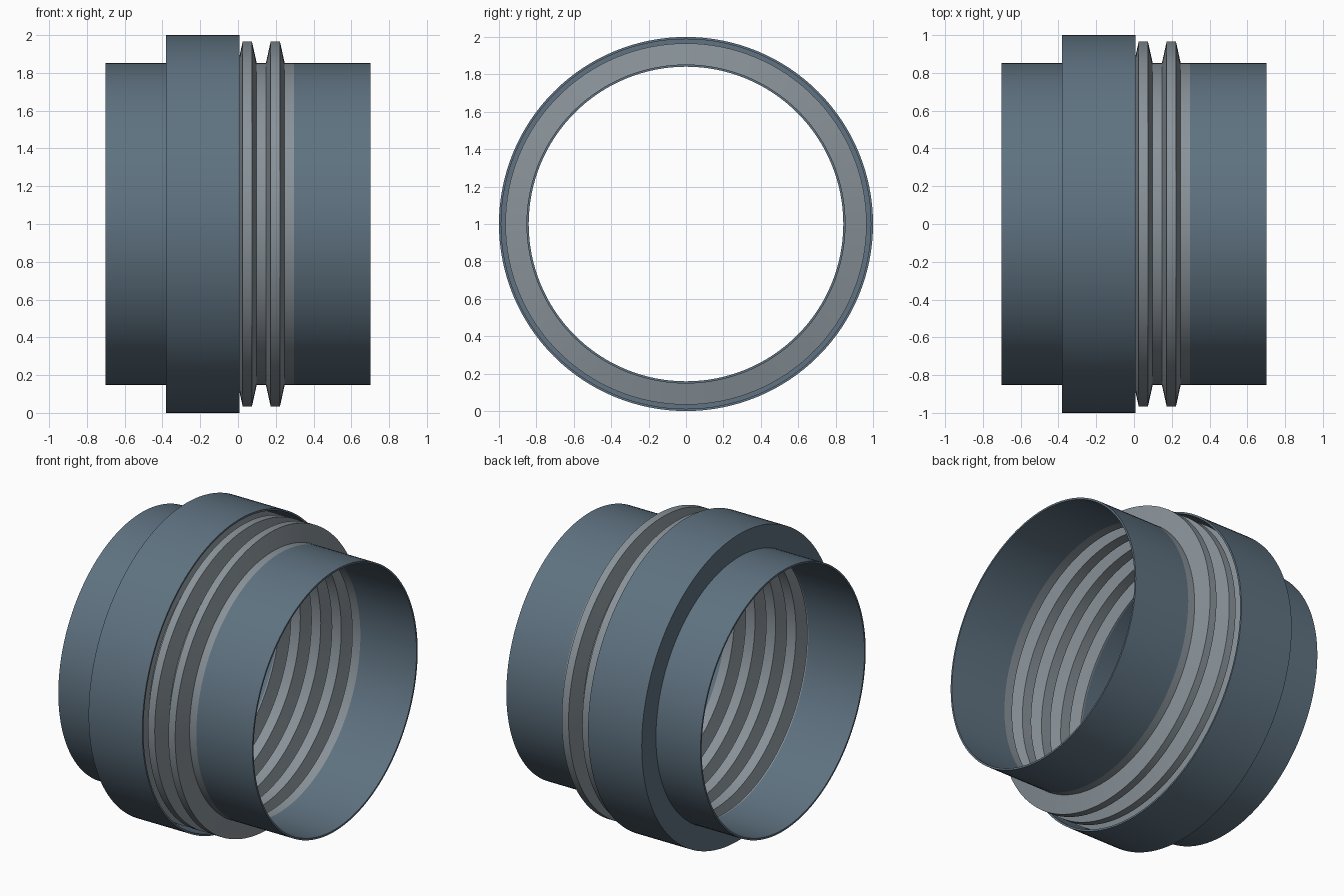
import bpy, bmesh, math

if "Cube" in bpy.data.objects:
    bpy.data.objects.remove(bpy.data.objects["Cube"])

SEG = 128
WALL = 0.012      # sheet thickness
R_PIPE = 0.853    # pipe and bellows valley, outside
R_CREST = 0.966   # bellows crest, outside
R_SLEEVE = 1.0


def material(name, rgb):
    m = bpy.data.materials.new(name)
    m.diffuse_color = (*rgb, 1)
    m.use_nodes = True
    m.node_tree.nodes["Principled BSDF"].inputs["Base Color"].default_value = m.diffuse_color
    return m


def lathe(name, profile, mat):
    """Revolve a closed (x, radius) profile around the horizontal axis at z = 1."""
    bm = bmesh.new()
    rings = []
    for i in range(SEG):
        a = 2 * math.pi * i / SEG
        rings.append([bm.verts.new((x, r * math.cos(a), 1 + r * math.sin(a)))
                      for x, r in profile])
    n = len(profile)
    for i in range(SEG):
        p, q = rings[i], rings[(i + 1) % SEG]
        for j in range(n):
            k = (j + 1) % n
            bm.faces.new((p[j], p[k], q[k], q[j]))
    bmesh.ops.recalc_face_normals(bm, faces=bm.faces)
    mesh = bpy.data.meshes.new(name)
    bm.to_mesh(mesh)
    bm.free()
    mesh.materials.append(mat)
    ob = bpy.data.objects.new(name, mesh)
    bpy.context.collection.objects.link(ob)
    bpy.context.view_layer.objects.active = ob
    ob.select_set(True)
    bpy.ops.object.shade_smooth_by_angle(angle=math.radians(30))
    ob.select_set(False)


steel_blue = material("painted steel", (0.115, 0.17, 0.22))
bare_grey = material("bellows steel", (0.25, 0.29, 0.32))

# Bellows: four trapezoidal corrugations of folded sheet
PITCH, SLOPE, FLAT = 0.148, 0.025, 0.049
START = -2 * PITCH
miter = WALL * math.tan(math.atan2(R_CREST - R_PIPE, SLOPE) / 2)
outer, inner = [], [(START, R_PIPE - WALL)]
for i in range(4):
    x = START + i * PITCH
    corners = [(0, R_PIPE, 1), (SLOPE, R_CREST, 1),
               (SLOPE + FLAT, R_CREST, -1), (2 * SLOPE + FLAT, R_PIPE, -1)]
    for dx, r, side in corners:
        outer.append((x + dx, r))
        inner.append((x + dx + side * miter, r - WALL))
outer.append((-START, R_PIPE))
inner.append((-START, R_PIPE - WALL))
lathe("bellows", outer + inner[::-1], bare_grey)

# Pipe stubs welded to both ends of the bellows
for name, x0, x1 in (("left_pipe", -0.702, START), ("right_pipe", -START, 0.702)):
    lathe(name, [(x0, R_PIPE), (x1, R_PIPE),
                 (x1, R_PIPE - WALL), (x0, R_PIPE - WALL)], steel_blue)

# Protective sleeve: end plate on the left pipe plus open cylinder over the bellows
lathe("cover_sleeve", [(-0.38, R_PIPE - 0.002), (-0.38, R_SLEEVE), (0.008, R_SLEEVE),
                       (0.008, R_SLEEVE - WALL), (-0.38 + WALL, R_SLEEVE - WALL),
                       (-0.38 + WALL, R_PIPE - 0.002)], steel_blue)
